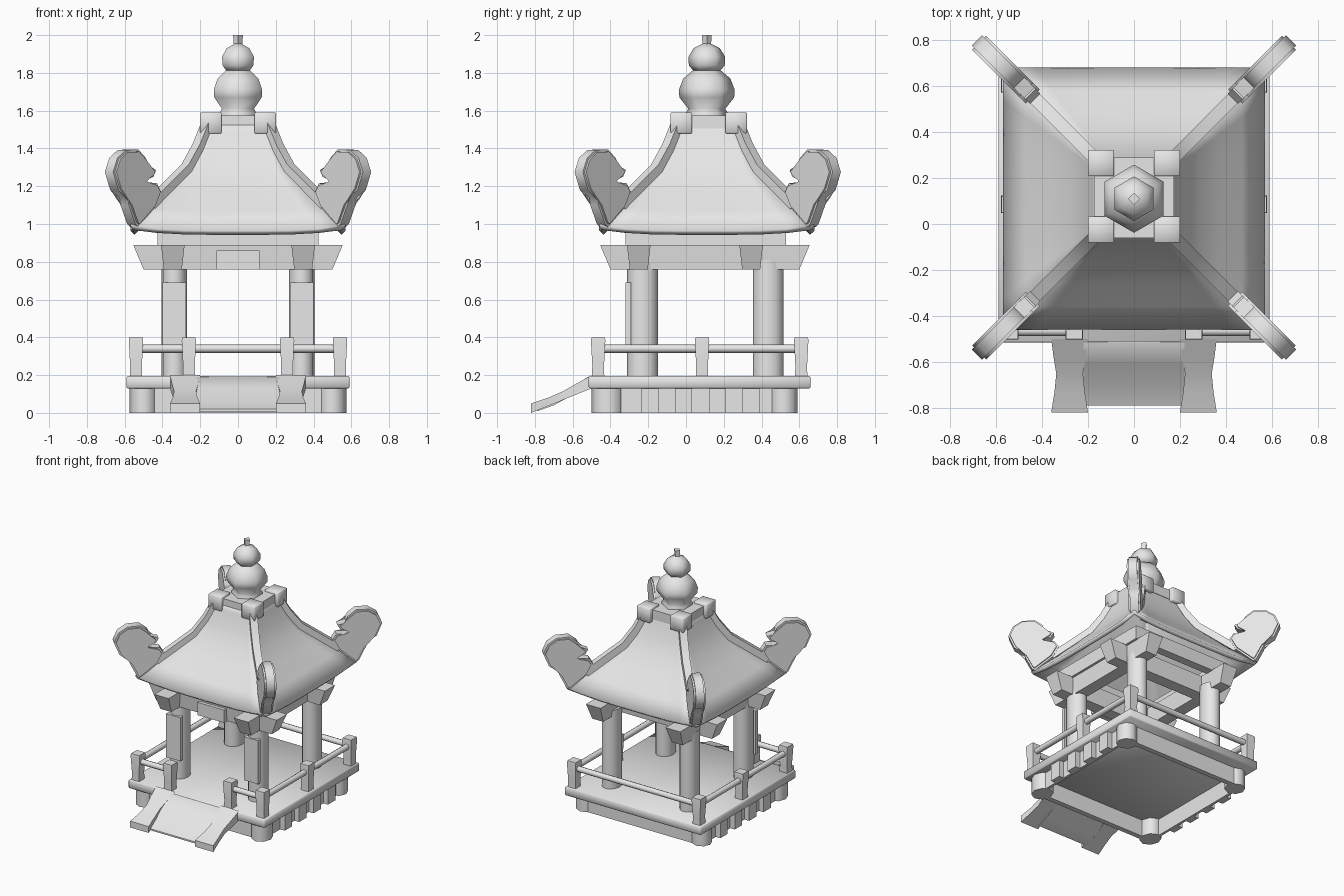
import bpy, bmesh, math
from mathutils import Vector, Matrix

if "Cube" in bpy.data.objects:
    bpy.data.objects.remove(bpy.data.objects["Cube"])

stone = bpy.data.materials.new("grey_stone")
stone.use_nodes = True
GREY = (0.8, 0.8, 0.8, 1)
stone.diffuse_color = GREY
stone.node_tree.nodes["Principled BSDF"].inputs["Base Color"].default_value = GREY
CY = 0.11  # pavilion axis in y


def finish(name, bm, smooth=60):
    bmesh.ops.recalc_face_normals(bm, faces=bm.faces)
    me = bpy.data.meshes.new(name)
    bm.to_mesh(me)
    bm.free()
    me.materials.append(stone)
    ob = bpy.data.objects.new(name, me)
    bpy.context.collection.objects.link(ob)
    bpy.ops.object.select_all(action='DESELECT')
    ob.select_set(True)
    bpy.context.view_layer.objects.active = ob
    bpy.ops.object.shade_smooth_by_angle(angle=math.radians(smooth))
    return ob


def box(name, x0, x1, y0, y1, z0, z1, bevel=0):
    bm = bmesh.new()
    bmesh.ops.create_cube(bm, size=1)
    for v in bm.verts:
        v.co = ((x0 + x1) / 2 + v.co.x * (x1 - x0), (y0 + y1) / 2 + v.co.y * (y1 - y0),
                (z0 + z1) / 2 + v.co.z * (z1 - z0))
    if bevel:
        bmesh.ops.bevel(bm, geom=bm.edges[:], offset=bevel, segments=1, affect='EDGES')
    return finish(name, bm)


def bridge(bm, rings, closed_ends=True):
    """Skin a list of equal vertex rings."""
    n = len(rings[0])
    for a, b in zip(rings, rings[1:]):
        for i in range(n):
            j = (i + 1) % n
            bm.faces.new((a[i], a[j], b[j], b[i]))
    bm.faces.new(rings[-1])
    if closed_ends:
        bm.faces.new(rings[0])


def lathe(name, x, y, profile, sides, turn=0, sy=1, smooth=60):
    """Stack of polygon rings given as (radius, z)."""
    bm = bmesh.new()
    angs = [turn + math.tau * i / sides for i in range(sides)]
    bridge(bm, [[bm.verts.new((x + r * math.cos(a), y + r * sy * math.sin(a), z)) for a in angs]
                for r, z in profile])
    return finish(name, bm, smooth)


def slab(name, outline, half, frame, bevel=0):
    """Flat outline (u, v) thickened by half on both sides, placed by a matrix."""
    bm = bmesh.new()
    sides = [[bm.verts.new(frame @ Vector((u, w, v))) for u, v in outline] for w in (-half, half)]
    bridge(bm, sides)
    if bevel:
        bm.faces.ensure_lookup_table()
        edges = list({e for f in bm.faces[-2:] for e in f.edges})
        bmesh.ops.bevel(bm, geom=edges, offset=bevel, segments=2, affect='EDGES')
    return finish(name, bm)


def bar(name, a, b, r, sides=8):
    a, b = Vector(a), Vector(b)
    bm = bmesh.new()
    mat = Matrix.Translation((a + b) / 2) @ (b - a).to_track_quat('Z', 'Y').to_matrix().to_4x4()
    bmesh.ops.create_cone(bm, cap_ends=True, segments=sides, radius1=r, radius2=r,
                          depth=(b - a).length, matrix=mat)
    return finish(name, bm)


# Platform slab and hollow plinth
box("platform", -0.59, 0.59, -0.515, 0.66, 0.13, 0.195, 0.006)
box("plinth_front", -0.45, 0.45, -0.46, -0.42, 0, 0.13)
box("plinth_back", -0.45, 0.45, 0.53, 0.57, 0, 0.13)
for s, side in ((1, "left"), (-1, "right")):
    xs = sorted((s * 0.51, s * 0.53))
    box("plinth_wall_" + side, *xs, -0.4, 0.55, 0, 0.13)
    xs = sorted((s * 0.51, s * 0.57))
    for i in range(4):
        y = -0.235 + 0.178 * i
        box(f"plinth_pilaster_{side}_{i}", *xs, y, y + 0.09, 0, 0.13)
    for y, sy, tag in ((-0.415, 1.15, "front"), (0.517, 1.0, "back")):
        lathe(f"plinth_corner_{tag}_{side}", s * 0.5, y, [(0.074, 0), (0.074, 0.135)], 8, sy=sy)

# Stair ramp with sloping, waisted side walls
across = Matrix.Rotation(math.radians(90), 4, 'Z')
slab("stair_ramp", [(-0.5, 0.13), (-0.5, 0.19), (-0.52, 0.19), (-0.61, 0.135), (-0.7, 0.06),
                    (-0.79, 0.02), (-0.79, 0.008), (-0.7, 0.04), (-0.6, 0.095)], 0.22, across)
for s, side in ((1, "left"), (-1, "right")):
    bm = bmesh.new()
    rows = []
    for y, z, w in ((-0.5, 0.2, 0.08), (-0.58, 0.155, 0.07), (-0.65, 0.115, 0.058),
                    (-0.73, 0.08, 0.066), (-0.82, 0.05, 0.08)):
        c = s * 0.28
        low = 0.13 * (y + 0.82) / 0.32
        rows.append([bm.verts.new(p) for p in ((c - w, y, low), (c + w, y, low), (c + w, y, z), (c - w, y, z))])
    bridge(bm, rows)
    finish("stair_wall_" + side, bm)

# Railing
post = [(0.046, 0.19), (0.044, 0.25), (0.054, 0.385), (0.05, 0.4)]
for s, side in ((1, "left"), (-1, "right")):
    for x, y, tag in ((0.54, -0.465, "front"), (0.26, -0.465, "stair"), (0.54, 0.085, "middle"), (0.54, 0.61, "back")):
        lathe(f"post_{tag}_{side}", s * x, y, post, 4, math.pi / 4)
    bar("rail_side_" + side, (s * 0.54, -0.465, 0.34), (s * 0.54, 0.61, 0.34), 0.022)
    bar("rail_front_" + side, (s * 0.54, -0.465, 0.34), (s * 0.26, -0.465, 0.34), 0.022)
bar("rail_back", (-0.54, 0.61, 0.34), (0.54, 0.61, 0.34), 0.022)

# Columns with front panels
for s, side in ((1, "left"), (-1, "right")):
    for y, tag in ((-0.23, "front"), (0.435, "back")):
        lathe(f"column_{tag}_{side}", s * 0.337, y, [(0.068, 0.15), (0.068, 0.81)], 12, sy=1.2)
    box("column_panel_" + side, s * 0.337 - 0.062, s * 0.337 + 0.062, -0.32, -0.29, 0.35, 0.69)


# Flared crossing beams, wider at the top
def beam(name, frame):
    bm = bmesh.new()
    bmesh.ops.create_cube(bm, size=1)
    for v in bm.verts:
        top = v.co.z > 0
        half, wide = (0.555, 0.125) if top else (0.5, 0.095)
        v.co = frame @ Vector((math.copysign(half, v.co.x), v.co.y * wide, 0.89 if top else 0.76))
    finish(name, bm)


for y, tag in ((-0.25, "front"), (0.345, "back")):
    beam("beam_" + tag, Matrix.Translation((0, y, 0)))
for x, tag in ((0.345, "left"), (-0.345, "right")):
    beam("beam_" + tag, Matrix.Translation((x, 0.1, 0)) @ across)
box("name_plaque", -0.115, 0.115, -0.335, -0.3, 0.76, 0.86)

# Frame under the roof
for s, tag in ((-1, "front"), (1, "back")):
    ys = sorted((0.105 + s * 0.425, 0.105 + s * 0.36))
    box("roof_frame_" + tag, -0.425, 0.425, *ys, 0.885, 0.99)
    xs = sorted((s * 0.425, s * 0.36))
    box("roof_frame_side_" + tag, *xs, -0.3, 0.51, 0.885, 0.99)

# Concave roof: square rings whose edges sag between the corners
ridge_line = [(0.57, 0.995), (0.47, 1.09), (0.37, 1.19), (0.28, 1.28), (0.22, 1.39), (0.18, 1.49), (0.165, 1.54)]
bm = bmesh.new()
N = 8
rings = []
for r, z in ridge_line:
    sag = 0.03 * max(0, (r - 0.17) / 0.4)
    ring = []
    for k in range(4):
        rot = Matrix.Rotation(k * math.pi / 2, 3, 'Z')
        for i in range(N):
            t = 2 * i / N - 1
            p = rot @ Vector((r * t, -r, z - sag * (1 - t ** 4)))
            ring.append(bm.verts.new(p + Vector((0, CY, 0))))
    rings.append(ring)
bridge(bm, rings, closed_ends=False)
roof = finish("roof", bm, 85)
shell = roof.modifiers.new("thickness", 'SOLIDIFY')
shell.thickness = 0.032
shell.offset = -1

# Hip ridges and upturned horns, drawn in the diagonal planes
D = math.sqrt(2)
ridge = [(r, z + 0.035) for r, z in ridge_line[1:]] + [(r - 0.015, z - 0.02) for r, z in reversed(ridge_line[1:])]
horn = [(0.46, 1.09), (0.55, 0.985), (0.565, 1.0), (0.6, 1.1), (0.605, 1.14), (0.655, 1.18), (0.683, 1.275),
        (0.66, 1.35), (0.615, 1.392), (0.55, 1.395), (0.51, 1.35), (0.5, 1.3), (0.455, 1.285),
        (0.47, 1.25), (0.52, 1.24), (0.515, 1.21), (0.45, 1.215), (0.43, 1.17)]
for k in range(4):
    frame = Matrix.Translation((0, CY + 0.005, 0)) @ Matrix.Rotation(math.pi / 4 + k * math.pi / 2, 4, 'Z')
    slab(f"hip_ridge_{k}", [(u * D, v) for u, v in ridge], 0.028, frame)
    slab(f"roof_horn_{k}", [(u * D, v) for u, v in horn], 0.043, frame, 0.012)

# Crown blocks and collar
for sx in (-1, 1):
    for sy in (-1, 1):
        x, y = sx * 0.144, 0.12 + sy * 0.145
        box(f"crown_block_{sx}_{sy}", x - 0.057, x + 0.057, y - 0.057, y + 0.057, 1.48, 1.59, 0.004)
box("crown_collar", -0.175, 0.175, CY - 0.17, CY + 0.18, 1.5, 1.575)

# Hexagonal gourd finial
lathe("finial_lower", 0, CY, [(0.11, 1.56), (0.11, 1.59), (0.098, 1.61), (0.145, 1.67), (0.148, 1.71),
                              (0.125, 1.77), (0.06, 1.825)], 6, math.pi / 6, smooth=75)
lathe("finial_upper", 0, CY, [(0.07, 1.81), (0.095, 1.84), (0.097, 1.885), (0.07, 1.93), (0.02, 1.955)],
      6, math.pi / 6, smooth=75)
lathe("finial_spike", 0, CY, [(0.022, 1.94), (0.026, 2.0)], 4)
